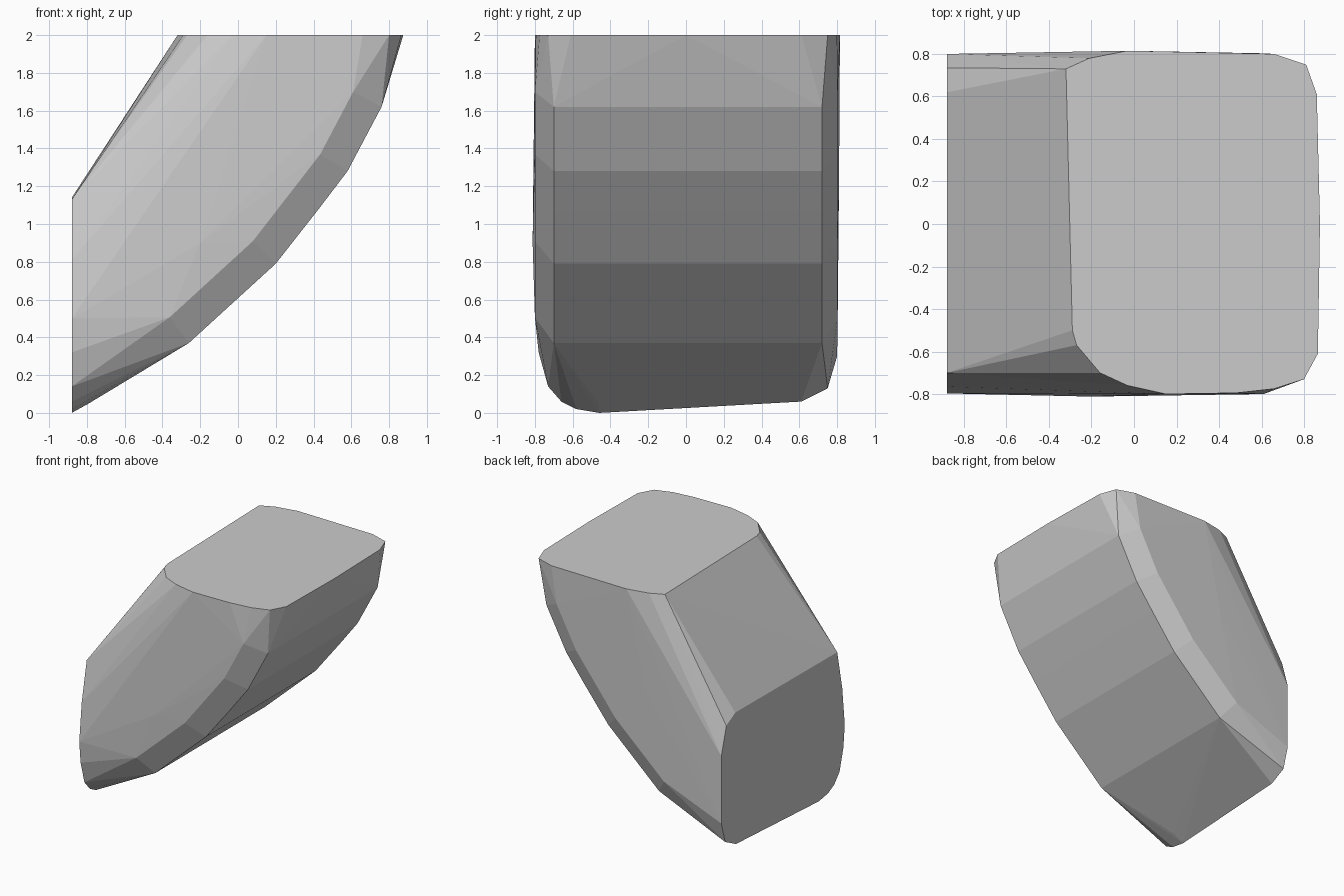
import bpy, bmesh
from math import radians, hypot

if "Cube" in bpy.data.objects:
    bpy.data.objects.remove(bpy.data.objects["Cube"])

# Flat cut on top (x, y at z = 2)
top = [(-.32, .73), (-.21, .78), (-.03, .815), (.66, .80), (.81, .75), (.86, .61),
       (.875, 0), (.865, -.61), (.80, -.73), (.66, -.775), (.48, -.795), (.15, -.80),
       (-.03, -.76), (-.16, -.70), (-.27, -.57), (-.29, -.50)]
# Flat cut on the left (y, z at x = -0.88)
left = [(-.46, 0), (-.58, .02), (-.66, .06), (-.73, .14), (-.78, .32), (-.797, .5),
        (-.765, .81), (-.70, 1.13), (.62, 1.14), (.735, 1.075), (.80, .85),
        (.80, .30), (.75, .13), (.61, .06)]
# Curved underside (x, z)
curve = [(-.79, .05), (-.26, .37), (.20, .79), (.42, 1.07), (.58, 1.28), (.76, 1.62)]

pts = [(x, y, 2) for x, y in top] + [(-.88, y, z) for y, z in left]
for i, (x, z) in enumerate(curve):
    if i:
        # crease on both sides, then the chamfer running up to the side faces
        pts += [(x, -.70, z), (x, .72, z)]
        a, b = curve[i - 1], curve[min(i + 1, len(curve) - 1)]
        dx, dz = b[0] - a[0], b[1] - a[1]
        n = .17 / hypot(dx, dz)
        ox, oz = x - dz * n, z + dx * n
        pts += [(ox, -.80, oz), (ox, .803, oz)]
    else:
        pts += [(x, -.46, z)]
# slight belly of the side faces
pts += [(-.2, -.812, .9), (-.2, .81, 1.2)]

# Block: convex skin around the sections
bm = bmesh.new()
for p in pts:
    bm.verts.new(p)
res = bmesh.ops.convex_hull(bm, input=bm.verts[:])
loose = {g for g in res['geom_interior'] + res['geom_unused']
         if isinstance(g, bmesh.types.BMVert)}
bmesh.ops.delete(bm, geom=list(loose), context='VERTS')
bmesh.ops.dissolve_limit(bm, angle_limit=radians(.5), verts=bm.verts[:], edges=bm.edges[:])
bmesh.ops.recalc_face_normals(bm, faces=bm.faces[:])
mesh = bpy.data.meshes.new("curved_block")
bm.to_mesh(mesh)
bm.free()
bpy.context.collection.objects.link(bpy.data.objects.new("curved_block", mesh))
